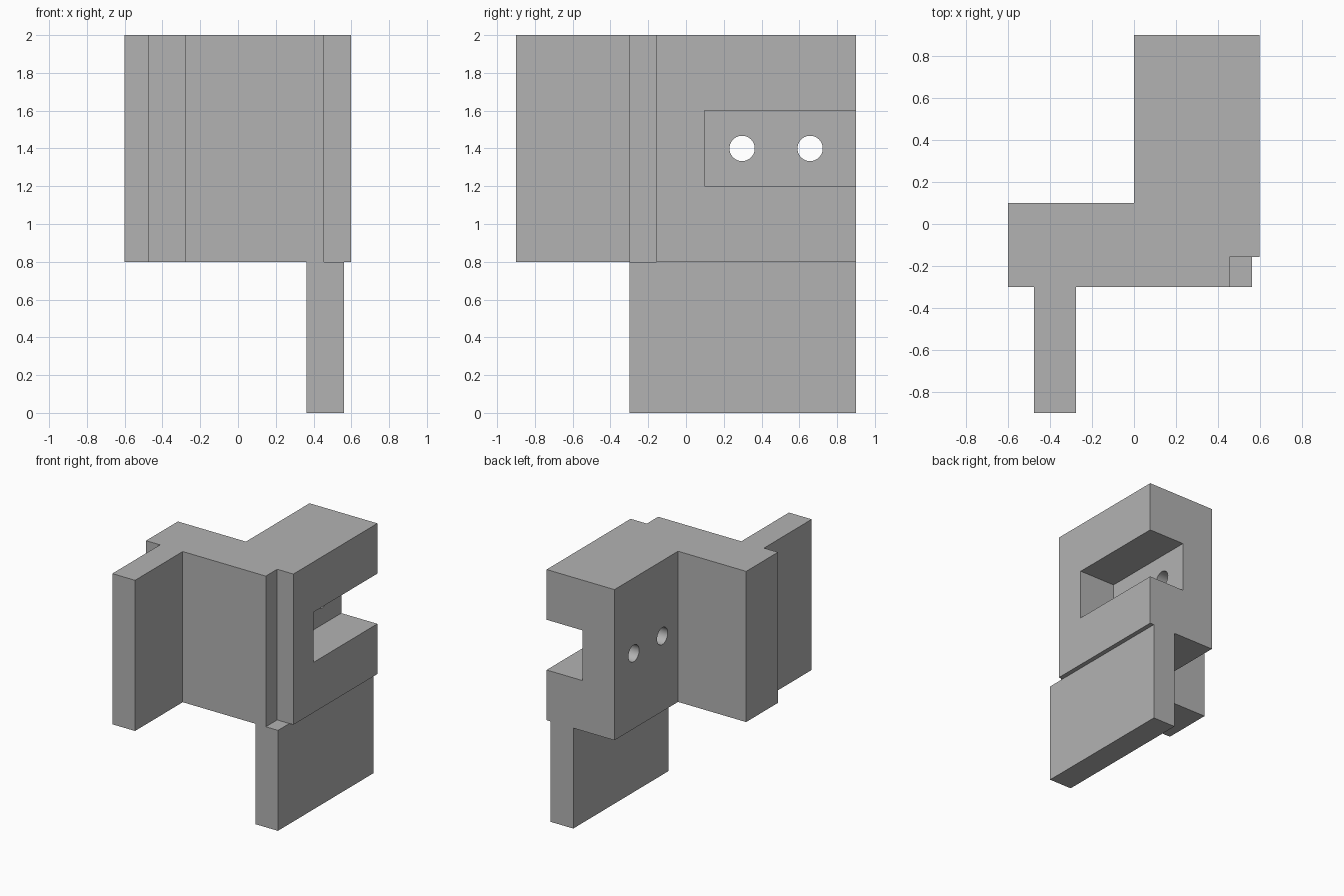
import bpy
import bmesh
from mathutils import Matrix, Vector

cube = bpy.data.objects.get("Cube")
if cube:
    bpy.data.objects.remove(cube, do_unlink=True)

grey = bpy.data.materials.new("plain grey")
grey.use_nodes = True
grey.diffuse_color = (0.45, 0.45, 0.45, 1)
grey.node_tree.nodes["Principled BSDF"].inputs["Base Color"].default_value = grey.diffuse_color


def add_object(name, bm):
    bmesh.ops.recalc_face_normals(bm, faces=bm.faces)
    mesh = bpy.data.meshes.new(name)
    bm.to_mesh(mesh)
    bm.free()
    mesh.materials.append(grey)
    obj = bpy.data.objects.new(name, mesh)
    bpy.context.collection.objects.link(obj)
    return obj


def prism(name, outline, bottom, top):
    """Extrude a plan outline from bottom to top."""
    bm = bmesh.new()
    face = bm.faces.new([bm.verts.new((x, y, bottom)) for x, y in outline])
    rim = bmesh.ops.extrude_face_region(bm, geom=[face])["geom"]
    verts = [v for v in rim if isinstance(v, bmesh.types.BMVert)]
    bmesh.ops.translate(bm, verts=verts, vec=(0, 0, top - bottom))
    return add_object(name, bm)


def box(name, low, high):
    (x0, y0, z0), (x1, y1, z1) = low, high
    return prism(name, [(x0, y0), (x1, y0), (x1, y1), (x0, y1)], z0, z1)


def hole_cutter(name, y, z, radius):
    """Cylinder lying along x."""
    bm = bmesh.new()
    bmesh.ops.create_cone(bm, cap_ends=True, segments=48, radius1=radius, radius2=radius,
                          depth=2, matrix=Matrix.Translation(Vector((0, y, z)))
                          @ Matrix.Rotation(1.5707963, 4, "Y"))
    return add_object(name, bm)


def cut(target, cutter):
    cutter.hide_render = True
    mod = target.modifiers.new("cut", "BOOLEAN")
    mod.operation = "DIFFERENCE"
    mod.solver = "EXACT"
    mod.object = cutter
    bpy.context.view_layer.objects.active = target
    bpy.ops.object.modifier_apply(modifier=mod.name)
    bpy.data.objects.remove(cutter, do_unlink=True)


# Angled body with the front fin and the notched front corner
body = prism("body", [
    (-0.6, 0.1), (-0.6, -0.3), (-0.477, -0.3), (-0.477, -0.9),
    (-0.277, -0.9), (-0.277, -0.3), (0.455, -0.3), (0.455, -0.157),
    (0.598, -0.157), (0.598, 0.9), (0, 0.9), (0, 0.1)], 0.8, 2)

# Side slot, open at the back
cut(body, box("slot_cutter", (0.28, 0.097, 1.2), (0.9, 1.2, 1.6)))

# Two bolt holes through the slot wall
for y in (0.297, 0.657):
    cut(body, hole_cutter("hole_cutter", y, 1.4, 0.067))

# Upright plate below the body
box("lower_plate", (0.363, -0.3, 0), (0.562, 0.9, 0.8))

bpy.ops.object.select_all(action="DESELECT")
body.select_set(True)
bpy.context.view_layer.objects.active = body
bpy.ops.object.shade_smooth_by_angle(angle=0.5)
